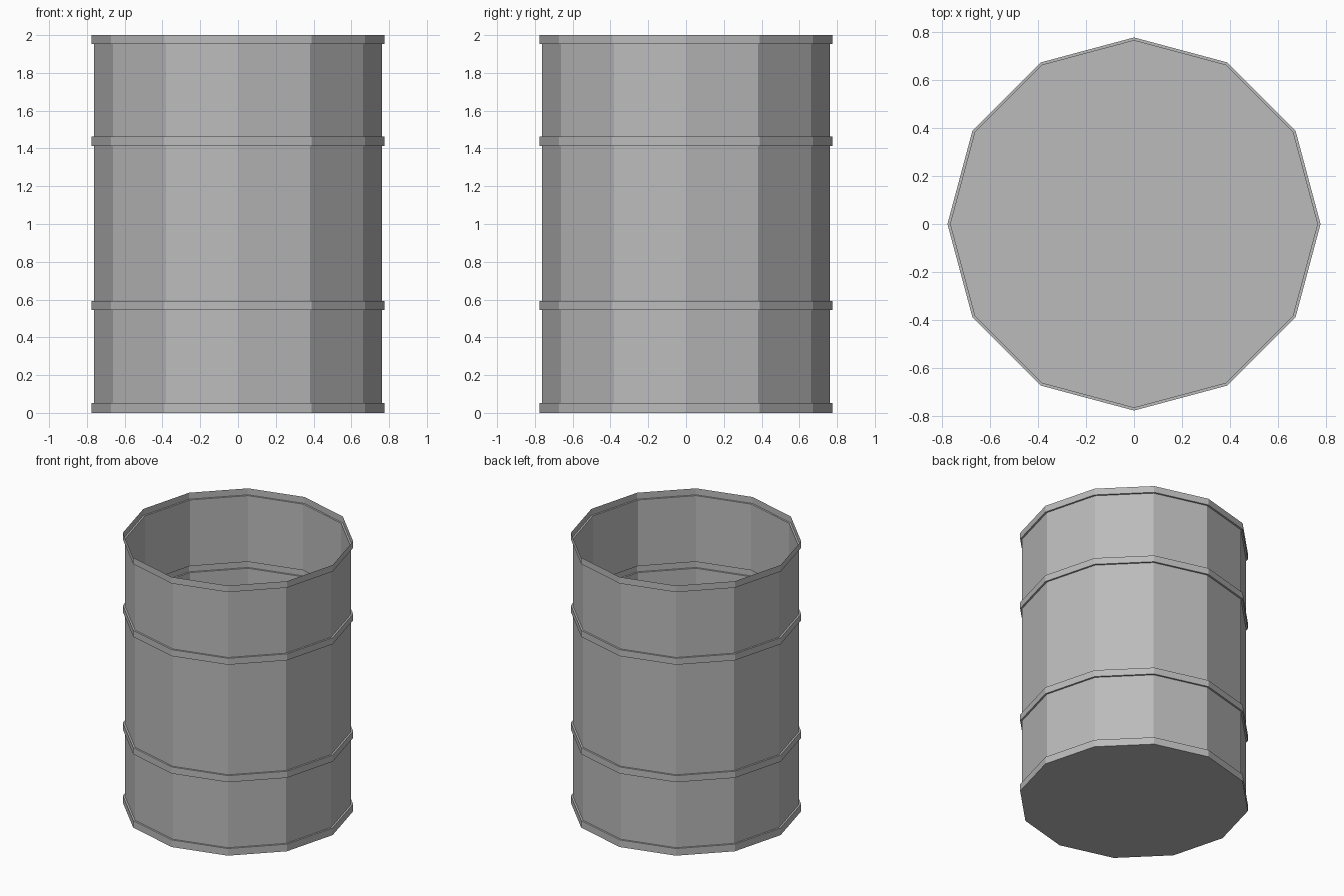
import bpy, bmesh
from math import cos, sin, tau

cube = bpy.data.objects.get("Cube")
if cube:
    bpy.data.objects.remove(cube, do_unlink=True)

SIDES = 12
BODY, RIB = 0.763, 0.776          # wall and hoop radii
HOOPS = [(0, 0.053), (0.544, 0.593), (1.414, 1.462), (1.952, 2)]

# Painted steel
steel = bpy.data.materials.new("grey_steel")
steel.use_nodes = True
colour = (0.5, 0.5, 0.5, 1)
steel.diffuse_color = colour
steel.node_tree.nodes["Principled BSDF"].inputs["Base Color"].default_value = colour

# Wall profile: step out and back in at every hoop
profile = []
for low, high in HOOPS:
    profile += [(BODY, low), (RIB, low), (RIB, high), (BODY, high)]
profile = profile[1:-1]           # no step at the base or at the open lip

# Thin sheet drum: stacked rings bridged with quads, closed at the base only
bm = bmesh.new()
rings = [[bm.verts.new((r * cos(tau * i / SIDES), r * sin(tau * i / SIDES), z))
          for i in range(SIDES)] for r, z in profile]
for a, b in zip(rings, rings[1:]):
    for i in range(SIDES):
        j = (i + 1) % SIDES
        bm.faces.new((a[i], a[j], b[j], b[i]))
bm.faces.new(rings[0][::-1])

mesh = bpy.data.meshes.new("drum")
bm.to_mesh(mesh)
bm.free()
mesh.materials.append(steel)
drum = bpy.data.objects.new("drum", mesh)
bpy.context.collection.objects.link(drum)
